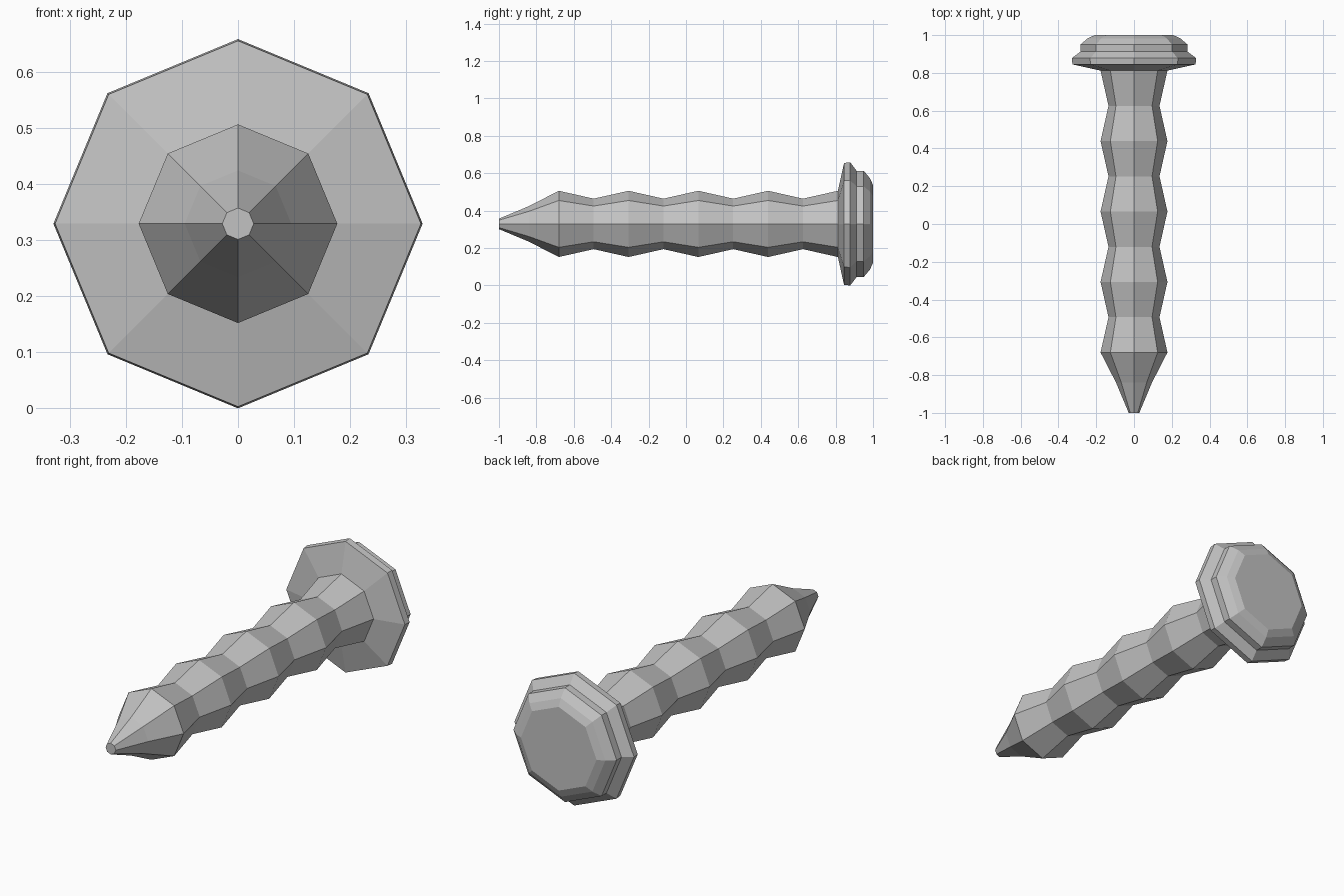
import bpy, bmesh, math

SIDES = 8
AXIS_Z = 0.329

cube = bpy.data.objects.get("Cube")
if cube:
    bpy.data.objects.remove(cube, do_unlink=True)

steel = bpy.data.materials.new("steel_grey")
steel.use_nodes = True
GREY = (0.54, 0.54, 0.54, 1)
steel.diffuse_color = GREY
steel.node_tree.nodes["Principled BSDF"].inputs["Base Color"].default_value = GREY


def lathe(name, profile, cap_front=False, cap_back=False):
    """Sweep (y, radius) points round the long axis into an octagonal solid."""
    bm = bmesh.new()
    rings = []
    for y, r in profile:
        angles = [math.tau * i / SIDES for i in range(SIDES)]
        rings.append([bm.verts.new((r * math.cos(a), y, AXIS_Z + r * math.sin(a)))
                      for a in angles])
    for a, b in zip(rings, rings[1:]):
        for i in range(SIDES):
            j = (i + 1) % SIDES
            bm.faces.new((a[i], a[j], b[j], b[i]))
    if cap_front:
        bm.faces.new(rings[0])
    if cap_back:
        bm.faces.new(rings[-1][::-1])
    bmesh.ops.recalc_face_normals(bm, faces=bm.faces)
    mesh = bpy.data.meshes.new(name)
    bm.to_mesh(mesh)
    bm.free()
    mesh.materials.append(steel)
    obj = bpy.data.objects.new(name, mesh)
    bpy.context.collection.objects.link(obj)
    return obj


# Pointed shank: tapered tip, then evenly spaced ridges and grooves
RIDGE, GROOVE, START, STEP = 0.177, 0.135, -0.68, 0.1865
shank = [(-1.0, 0.028), (-0.84, 0.095)]
shank += [(START + STEP * i, GROOVE if i % 2 else RIDGE) for i in range(9)]
lathe("shank", shank, cap_front=True)

# Stepped head: sloped underside, wide rim, narrower collar, rounded top
head = [(START + STEP * 8, RIDGE), (0.845, 0.326), (0.878, 0.329),
        (0.912, 0.284), (0.95, 0.284), (0.983, 0.245), (1.0, 0.208)]
lathe("head", head, cap_back=True)
